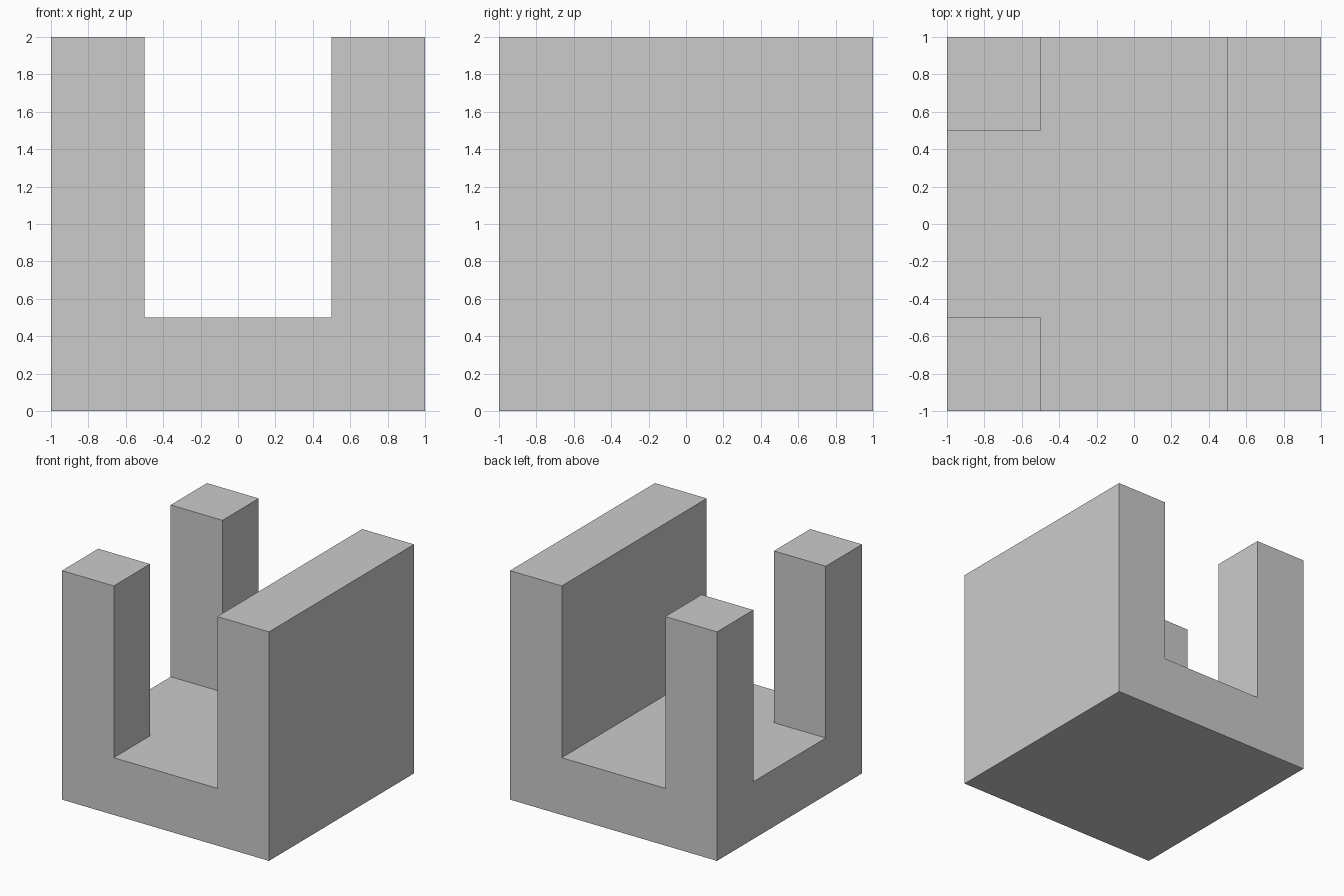
import bpy, bmesh
from math import radians
from mathutils import Matrix, Vector

if "Cube" in bpy.data.objects:
    bpy.data.objects.remove(bpy.data.objects["Cube"])

BASE_H, TOTAL_H, INNER = 0.5, 2.0, 0.5

# base slab
bm = bmesh.new()
bmesh.ops.create_cube(bm, size=1, matrix=Matrix.Translation((0, 0, BASE_H / 2))
                      @ Matrix.Diagonal((2, 2, BASE_H, 1)))

# score the slab where the wall and posts begin
for axis in ((1, 0, 0), (0, 1, 0)):
    for side in (-INNER, INNER):
        bmesh.ops.bisect_plane(bm, geom=bm.verts[:] + bm.edges[:] + bm.faces[:],
                               plane_co=Vector(axis) * side, plane_no=axis)

# raise the right wall and the two left corner posts
def is_raised(face):
    c = face.calc_center_median()
    on_top = face.normal.z > 0.9 and c.z > BASE_H - 0.01
    return on_top and (c.x > INNER or (c.x < -INNER and abs(c.y) > INNER))

bm.normal_update()
raised = [f for f in bm.faces if is_raised(f)]
result = bmesh.ops.extrude_face_region(bm, geom=raised)
leftover = [f for f in raised if f.is_valid]
if leftover:
    bmesh.ops.delete(bm, geom=leftover, context='FACES_ONLY')
new_verts = [g for g in result["geom"] if isinstance(g, bmesh.types.BMVert)]
bmesh.ops.translate(bm, verts=new_verts, vec=(0, 0, TOTAL_H - BASE_H))

# merge flat regions into clean faces
bmesh.ops.dissolve_limit(bm, angle_limit=radians(1), verts=bm.verts[:], edges=bm.edges[:])
bmesh.ops.recalc_face_normals(bm, faces=bm.faces[:])

mesh = bpy.data.meshes.new("base_with_wall_and_posts")
bm.to_mesh(mesh)
bm.free()
bpy.context.collection.objects.link(bpy.data.objects.new("base_with_wall_and_posts", mesh))
